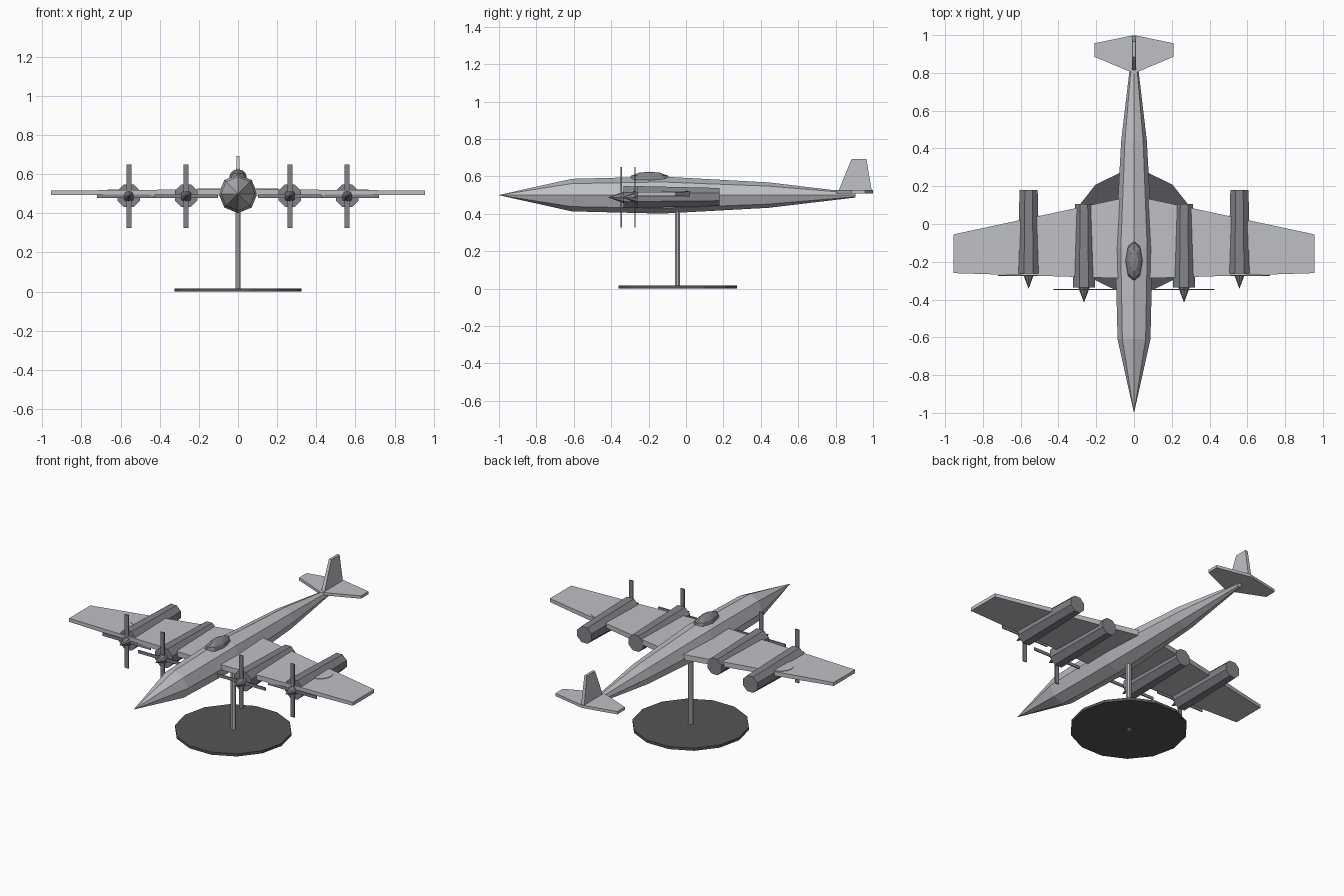
import bpy, bmesh
from math import pi, sin, cos
from mathutils import Matrix, Vector

if "Cube" in bpy.data.objects:
    bpy.data.objects.remove(bpy.data.objects["Cube"])


def material(name, rgb):
    m = bpy.data.materials.new(name)
    m.diffuse_color = (*rgb, 1)
    m.use_nodes = True
    m.node_tree.nodes["Principled BSDF"].inputs["Base Color"].default_value = m.diffuse_color
    return m


HULL = material("light_grey", (0.52, 0.53, 0.56))
DARK = material("engine_grey", (0.22, 0.23, 0.25))
BASE = material("base_dark", (0.09, 0.09, 0.10))


def finish(name, bm, mat):
    bmesh.ops.recalc_face_normals(bm, faces=bm.faces)
    me = bpy.data.meshes.new(name)
    bm.to_mesh(me)
    bm.free()
    me.materials.append(mat)
    ob = bpy.data.objects.new(name, me)
    bpy.context.collection.objects.link(ob)
    return ob


def loft(name, loops, mat):
    """Skin a list of equal-length point loops and cap both ends."""
    bm = bmesh.new()
    rings = [[bm.verts.new(p) for p in loop] for loop in loops]
    n = len(rings[0])
    for a, b in zip(rings, rings[1:]):
        for i in range(n):
            j = (i + 1) % n
            bm.faces.new((a[i], a[j], b[j], b[i]))
    bm.faces.new(rings[0])
    bm.faces.new(rings[-1])
    bmesh.ops.remove_doubles(bm, verts=bm.verts, dist=1e-5)
    return finish(name, bm, mat)


def tube(name, stations, sides, turn, x, z, mat):
    """Polygonal body along y; stations are (y, radius)."""
    return loft(name, [[(x + r * cos(turn + 2 * pi * i / sides), y,
                         z + r * sin(turn + 2 * pi * i / sides))
                        for i in range(sides)] for y, r in stations], mat)


def cylinder(name, r, sides, turn, y, z0, z1, mat):
    return loft(name, [[(r * cos(turn + 2 * pi * i / sides),
                         y + r * sin(turn + 2 * pi * i / sides), z)
                        for i in range(sides)] for z in (z0, z1)], mat)


def section(x, y0, y1, z0, z1):
    return [(x, y0, z0), (x, y1, z0), (x, y1, z1), (x, y0, z1)]


# fuselage: octagonal, ridge on top
tube("fuselage", [(-1, 0.0005), (-0.61, 0.087), (-0.13, 0.099),
                  (0.44, 0.068), (0.905, 0.013)], 8, pi / 2, 0, 0.5, HULL)

# canopy
bm = bmesh.new()
bmesh.ops.create_uvsphere(bm, u_segments=8, v_segments=6, radius=1,
                          matrix=Matrix.LocRotScale(Vector((0, -0.195, 0.583)), None,
                                                    Vector((0.045, 0.113, 0.042))))
finish("canopy", bm, DARK)

# wing and tailplane, tip to tip
loft("wing", [section(-0.955, -0.26, -0.055, 0.495, 0.516),
              section(0, -0.29, 0.15, 0.49, 0.524),
              section(0.955, -0.26, -0.055, 0.495, 0.516)], HULL)
loft("tailplane", [section(-0.208, 0.885, 0.957, 0.509, 0.526),
                   section(0, 0.797, 1.0, 0.509, 0.526),
                   section(0.208, 0.885, 0.957, 0.509, 0.526)], HULL)

# tail fin
loft("tail_fin", [[(-t, y0, z), (t, y0, z), (t, y1, z), (-t, y1, z)]
                  for t, y0, y1, z in ((0.011, 0.81, 0.995, 0.51),
                                       (0.008, 0.885, 0.965, 0.692))], HULL)

# engines with spinners and four-bladed propellers
for side, s in (("left", -1), ("right", 1)):
    for pos, x, front, back in (("inner", 0.265, -0.335, 0.105),
                                ("outer", 0.558, -0.262, 0.18)):
        tag = f"{side}_{pos}"
        tube(f"{tag}_nacelle", [(front, 0.063), (back, 0.052)], 8, pi / 8,
             s * x, 0.49, DARK)
        tube(f"{tag}_spinner", [(front - 0.08, 0.0005), (front + 0.002, 0.031)],
             8, pi / 2, s * x, 0.488, DARK)
        bm = bmesh.new()
        for size in ((0.026, 0.006, 0.324), (0.324, 0.006, 0.018)):
            bmesh.ops.create_cube(bm, size=1, matrix=Matrix.LocRotScale(
                Vector((s * x, front - 0.011, 0.488)), None, Vector(size)))
        finish(f"{tag}_propeller", bm, DARK)
    # thin round panel on the wing
    disc = cylinder(f"{side}_wing_disc", 0.073, 16, 0, -0.06, 0.512, 0.5215, HULL)
    disc.location.x = s * 0.595

# display stand
cylinder("stand_pole", 0.015, 8, pi / 8, -0.045, 0.0, 0.45, HULL)
cylinder("stand_base", 0.325, 14, 0, -0.045, 0.0, 0.016, BASE)
